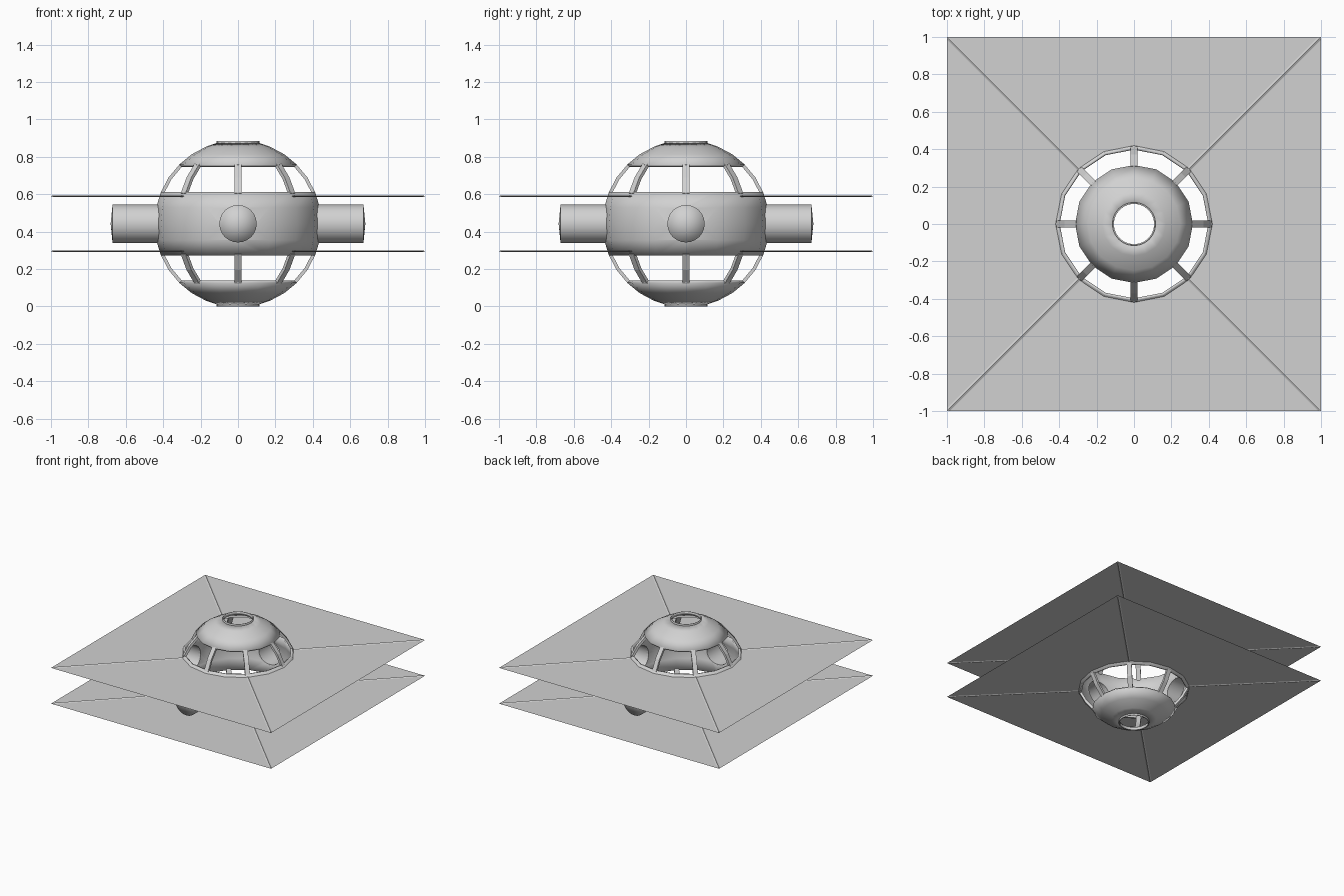
import bpy, bmesh, math
from mathutils import Matrix, Vector

if "Cube" in bpy.data.objects:
    bpy.data.objects.remove(bpy.data.objects["Cube"])

CZ, R, SEG = 0.4425, 0.446, 16      # globe centre height, radius, sides
grey = bpy.data.materials.new("light grey")
grey.diffuse_color = (0.64, 0.64, 0.64, 1)
grey.use_nodes = True
grey.node_tree.nodes["Principled BSDF"].inputs["Base Color"].default_value = grey.diffuse_color


def make(name, bm, matrix=None, smooth=None):
    me = bpy.data.meshes.new(name)
    if matrix is not None:
        bm.transform(matrix)
    bm.to_mesh(me)
    bm.free()
    me.materials.append(grey)
    ob = bpy.data.objects.new(name, me)
    bpy.context.collection.objects.link(ob)
    if smooth:
        select(ob)
        bpy.ops.object.shade_smooth_by_angle(angle=math.radians(smooth))
    return ob


def select(ob):
    bpy.ops.object.select_all(action='DESELECT')
    ob.select_set(True)
    bpy.context.view_layer.objects.active = ob


def apply(ob, mod):
    select(ob)
    bpy.ops.object.modifier_apply(modifier=mod.name)


def lathe(profile, seg=SEG):
    """Revolve (radius, z) points, listed upwards, about z."""
    bm = bmesh.new()
    rings = [[bm.verts.new((r * math.cos(k * math.tau / seg), r * math.sin(k * math.tau / seg), z))
              for k in range(seg)] for r, z in profile]
    for a, b in zip(rings, rings[1:]):
        for k in range(seg):
            n = (k + 1) % seg
            bm.faces.new((a[k], a[n], b[n], b[k]))
    bmesh.ops.remove_doubles(bm, verts=bm.verts, dist=1e-5)
    return bm


def arc(degrees):
    return [(R * math.cos(math.radians(d)), R * math.sin(math.radians(d))) for d in degrees]


def thicken(ob, t=0.015):
    m = ob.modifiers.new("thickness", 'SOLIDIFY')
    m.thickness, m.offset = t, -1
    apply(ob, m)


UP = Matrix.Translation((0, 0, CZ))

# equator band with four round openings
band = make("equator_band", lathe(arc((-22.5, -11.25, 0, 11.25, 22.5))), UP, 40)
thicken(band)
for axis in ('X', 'Y'):
    bm = bmesh.new()
    bmesh.ops.create_cone(bm, cap_ends=True, segments=24, radius1=0.099, radius2=0.099, depth=1.4)
    cutter = make("opening_cutter", bm, UP @ Matrix.Rotation(math.pi / 2, 4, axis))
    cutter.hide_render = True
    m = band.modifiers.new("openings", 'BOOLEAN')
    m.operation, m.solver, m.object = 'DIFFERENCE', 'EXACT', cutter
    apply(band, m)
    bpy.data.objects.remove(cutter)

for side, flip in (("upper", 0), ("lower", math.pi)):
    place = UP @ Matrix.Rotation(flip, 4, 'X')
    # dome cap around the open pole, with its short collar
    thicken(make(side + "_dome", lathe(arc((45, 56.25, 67.5, 75))), place, 40))
    thicken(make(side + "_collar", lathe([(0.116, 0.422), (0.116, 0.4425)], 24), place, 40), 0.008)

    # eight window ribs
    for i in range(8):
        bm = bmesh.new()
        rows = [[bm.verts.new((r, y, z)) for y in (-0.018, 0.018)]
                for r, z in arc((21.5, 33.75, 46))]
        for a, b in zip(rows, rows[1:]):
            bm.faces.new((a[0], a[1], b[1], b[0]))
        thicken(make(side + "_rib", bm, place @ Matrix.Rotation(i * math.pi / 4, 4, 'Z')), 0.018)

    # square plate with a round hole
    bm = bmesh.new()
    inner, outer = [], []
    for k in range(SEG):
        d = Vector((math.cos(k * math.tau / SEG), math.sin(k * math.tau / SEG), 0))
        inner.append(bm.verts.new(d * 0.418))
        outer.append(bm.verts.new(d / max(abs(d.x), abs(d.y))))
    for k in range(SEG):
        n = (k + 1) % SEG
        bm.faces.new((inner[k], outer[k], outer[n], inner[n]))
    make(side + "_plate", bm, place @ Matrix.Translation((0, 0, 0.147)))

    # diagonal rods from globe to plate corners
    for i in range(4):
        bm = bmesh.new()
        bmesh.ops.create_cone(bm, cap_ends=True, segments=4, radius1=0.01, radius2=0.01, depth=0.99)
        make(side + "_plate_rod", bm, place @ Matrix.Rotation(math.pi / 4 + i * math.pi / 2, 4, 'Z')
             @ Matrix.Translation((0.908, 0, 0.147)) @ Matrix.Diagonal((1, 1, 0.5, 1))
             @ Matrix.Rotation(math.pi / 2, 4, 'Y'))

# four side tubes with slightly bulging caps
for i in range(4):
    spin = UP @ Matrix.Rotation(i * math.pi / 2, 4, 'Z') @ Matrix.Rotation(math.pi / 2, 4, 'Y')
    make("side_tube", lathe([(0.102, 0.415), (0.102, 0.655), (0.102, 0.671)], 24), spin, 40)
    make("tube_cap", lathe([(0.1, 0.66), (0.1, 0.671), (0.0, 0.681)], 24), spin, 180)
